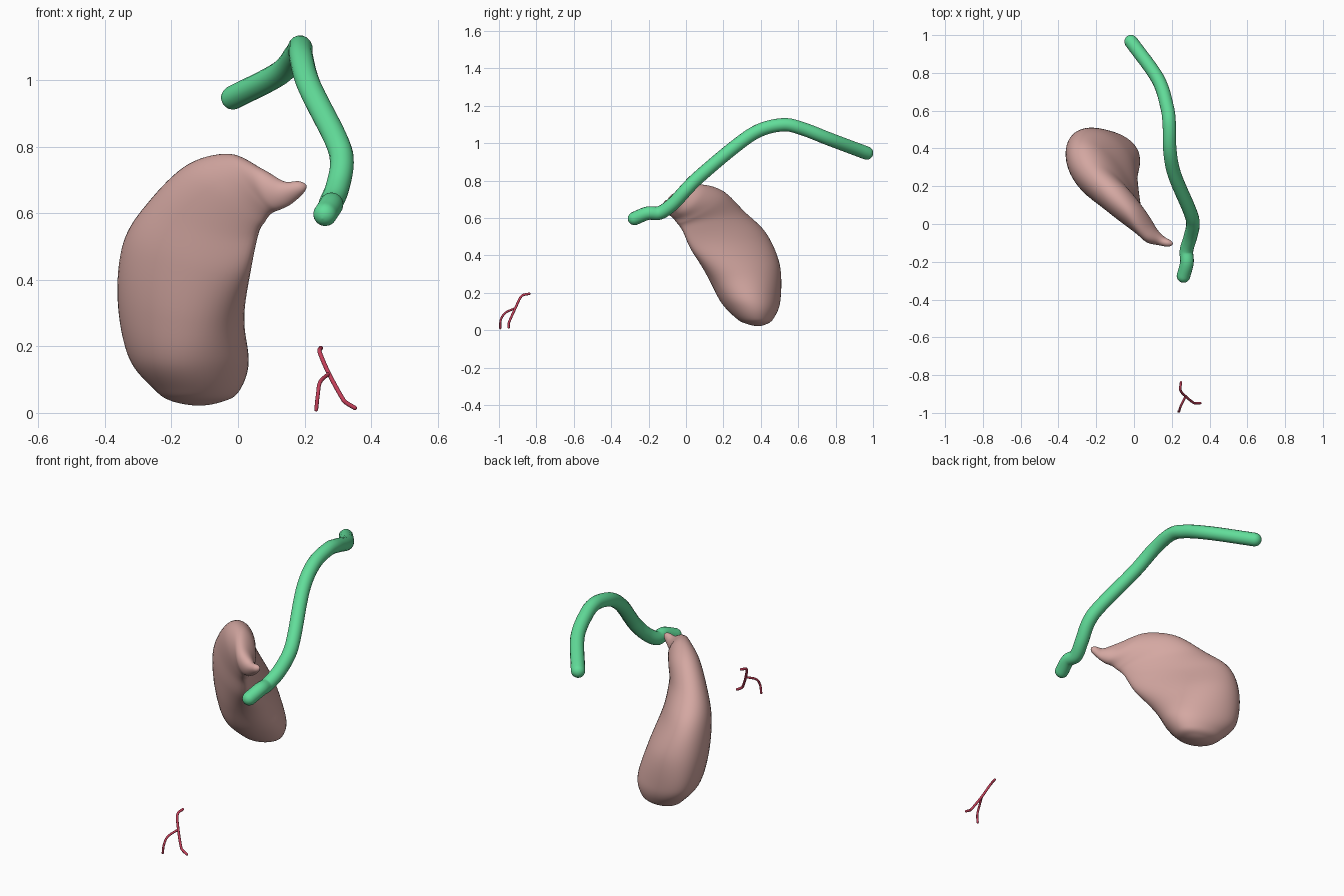
import bpy, math
from mathutils import Vector as V

if "Cube" in bpy.data.objects:
    bpy.data.objects.remove(bpy.data.objects["Cube"])


def material(name, rgb):
    m = bpy.data.materials.new(name)
    m.diffuse_color = (*rgb, 1)
    m.use_nodes = True
    m.node_tree.nodes["Principled BSDF"].inputs["Base Color"].default_value = m.diffuse_color
    return m


def catmull(a, b, c, d, t):
    return 0.5 * (2 * b + (c - a) * t + (2 * a - 5 * b + 4 * c - d) * t * t
                  + (3 * b - a - 3 * c + d) * t ** 3)


def tube(name, pts, r, mat, steps=8):
    """Smooth round tube with hemispherical ends."""
    p = [V(q) for q in pts]
    e = [2 * p[0] - p[1]] + p + [2 * p[-1] - p[-2]]
    path = [catmull(*e[i:i + 4], k / steps) for i in range(len(p) - 1) for k in range(steps)]
    path.append(p[-1])
    t0 = (path[0] - path[1]).normalized()
    t1 = (path[-1] - path[-2]).normalized()
    cap = [(math.sin(a), math.cos(a)) for a in [math.pi / 2 * k / 6 for k in range(1, 7)]]
    full = [(path[0] + t0 * r * s, c) for s, c in reversed(cap)]
    full += [(q, 1) for q in path]
    full += [(path[-1] + t1 * r * s, c) for s, c in cap]
    cu = bpy.data.curves.new(name, 'CURVE')
    cu.dimensions = '3D'
    cu.bevel_depth = r
    cu.bevel_resolution = 6
    sp = cu.splines.new('POLY')
    sp.points.add(len(full) - 1)
    for pt, (q, k) in zip(sp.points, full):
        pt.co = (*q, 1)
        pt.radius = max(k, 0.001)
    sp.use_smooth = True
    ob = bpy.data.objects.new(name, cu)
    bpy.context.collection.objects.link(ob)
    bpy.ops.object.select_all(action='DESELECT')
    ob.select_set(True)
    bpy.context.view_layer.objects.active = ob
    bpy.ops.object.convert(target='MESH')
    ob.data.materials.clear()
    ob.data.materials.append(mat)
    ob.data.shade_smooth()
    return ob


def loft(name, pole0, sections, pole1, mat, n=48, steps=8):
    """Skin over closed sections, each given by its right, back, left and front point."""
    rings = []
    for sec in sections:
        R, B, L, F = (V(q) for q in sec)
        C, D = (R + B + L + F) / 4, (R + L - B - F) / 4
        rings.append([C + (R - L) / 2 * math.cos(a) + (B - F) / 2 * math.sin(a)
                      + D * math.cos(2 * a) for a in [2 * math.pi * k / n for k in range(n)]])
    opp = lambda r: r[n // 2:] + r[:n // 2]
    cage = [opp(rings[0]), [V(pole0)] * n] + rings + [[V(pole1)] * n, opp(rings[-1])]
    fine = []
    for i in range(len(cage) - 3):
        for k in range(steps):
            fine.append([catmull(*[cage[i + m][j] for m in range(4)], k / steps) for j in range(n)])
    fine = fine[1:]
    verts = [q for ring in fine for q in ring] + [V(pole0), V(pole1)]
    a, b, last = len(verts) - 2, len(verts) - 1, (len(fine) - 1) * n
    faces = [(i * n + j, i * n + (j + 1) % n, (i + 1) * n + (j + 1) % n, (i + 1) * n + j)
             for i in range(len(fine) - 1) for j in range(n)]
    faces += [(a, (j + 1) % n, j) for j in range(n)]
    faces += [(b, last + j, last + (j + 1) % n) for j in range(n)]
    me = bpy.data.meshes.new(name)
    me.from_pydata(verts, [], faces)
    me.materials.append(mat)
    me.shade_smooth()
    ob = bpy.data.objects.new(name, me)
    bpy.context.collection.objects.link(ob)
    return ob


green = material("duct_green", (0.12, 0.72, 0.32))
pink = material("bladder_pink", (0.66, 0.39, 0.36))
red = material("artery_red", (0.55, 0.05, 0.10))

# Pear-shaped bladder, from the rounded bottom up to the bent neck
loft("gallbladder", (-0.12, 0.38, 0.022), [
    [(-0.05, .38, .033), (-.13, .43, .032), (-.20, .38, .036), (-.12, .32, .035)],
    [(0.0, .38, .062), (-.15, .47, .065), (-.25, .38, .070), (-.12, .27, .062)],
    [(.03, .36, .15), (-.20, .505, .16), (-.325, .37, .165), (-.14, .19, .145)],
    [(.012, .29, .30), (-.22, .50, .35), (-.355, .33, .33), (-.12, .125, .27)],
    [(.03, .12, .45), (-.21, .42, .51), (-.335, .27, .50), (-.09, .06, .42)],
    [(.055, .04, .555), (-.15, .30, .62), (-.26, .20, .625), (-.05, .015, .54)],
    [(.08, .0, .587), (-.05, .19, .71), (-.15, .12, .735), (0, -.035, .62)],
    [(.105, -.045, .603), (.045, .08, .71), (-.03, .05, .776), (.035, -.07, .67)],
    [(.13, -.075, .612), (.11, -.02, .68), (.068, -.06, .733), (.075, -.10, .665)],
    [(.16, -.09, .628), (.157, -.066, .665), (.135, -.09, .696), (.13, -.112, .66)],
    [(.197, -.103, .661), (.19, -.085, .68), (.182, -.103, .696), (.182, -.12, .676)],
], (.205, -.105, .684), pink)

# Long duct
tube("bile_duct", [
    (-.015, .965, .947), (.125, .77, 1.02), (.175, .62, 1.078), (.187, .52, 1.098),
    (.19, .39, 1.067), (.215, .26, .98), (.295, .07, .82), (.312, 0, .75),
    (.298, -.07, .675), (.278, -.14, .627), (.28, -.205, .625), (.262, -.275, .597)],
    0.036, green)

# Small forked artery
fork = (.273, -.912, .118)
tube("artery_trunk", [(.249, -.838, .195), (.246, -.88, .181), fork, (.313, -.945, .045),
                      (.326, -.948, .03), (.351, -.948, .015)], 0.0065, red)
tube("artery_branch", [fork, (.247, -.965, .093), (.24, -.99, .055), (.235, -.993, .010)],
     0.0058, red)
